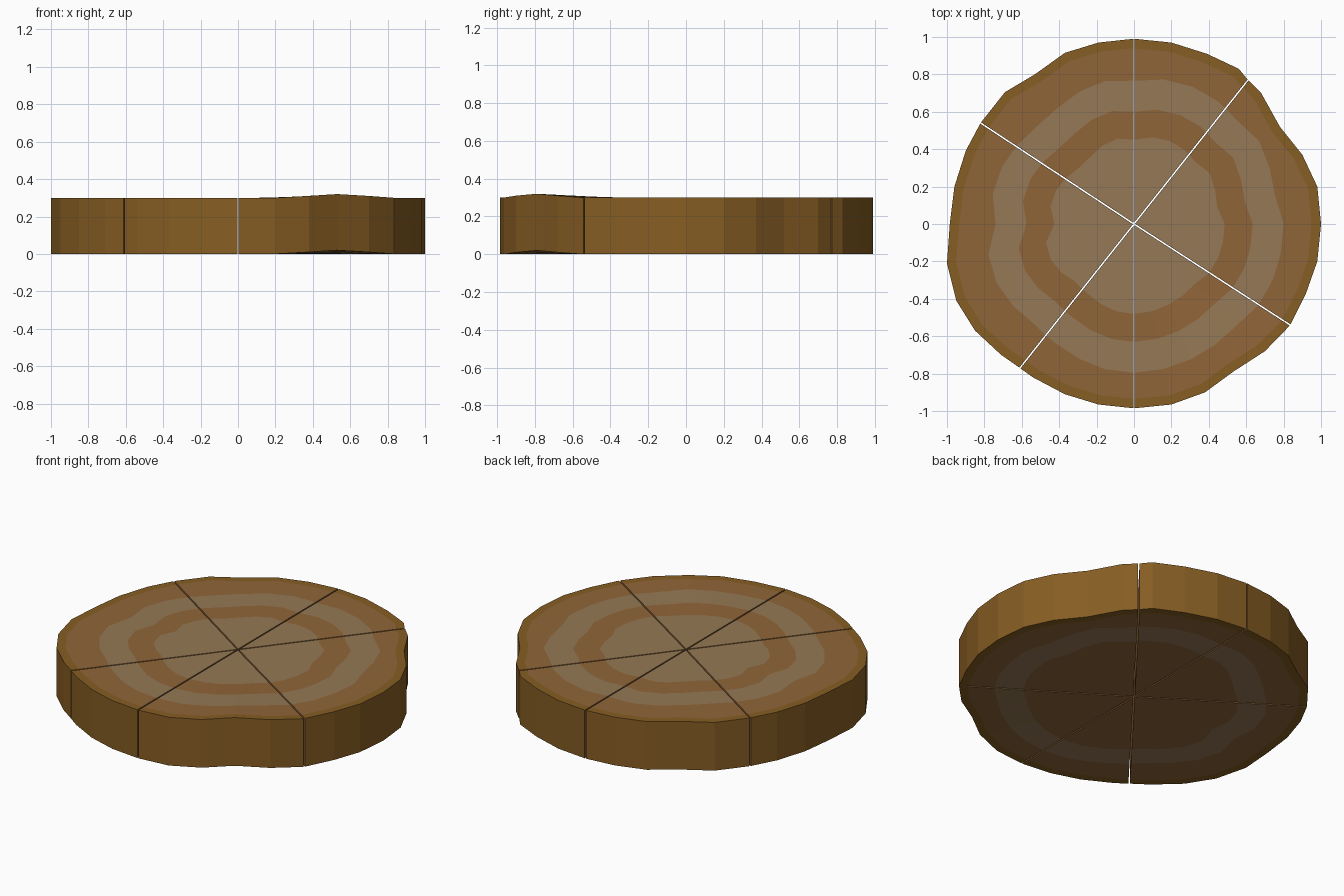
import bpy, bmesh
from math import atan2, degrees, radians, hypot, cos, sin
from mathutils import Vector

if "Cube" in bpy.data.objects:
    bpy.data.objects.remove(bpy.data.objects["Cube"])

HEIGHT, GAP = 0.30, 0.004

# Irregular bark outline, clockwise from the back
OUTLINE = [
    (0, .99), (.20, .97), (.39, .91), (.56, .83), (.61, .77), (.68, .70),
    (.78, .52), (.90, .37), (.98, .20), (1.0, 0), (.98, -.20), (.92, -.37),
    (.835, -.54), (.70, -.68), (.53, -.79), (.38, -.90), (.20, -.965), (0, -.985),
    (-.19, -.965), (-.37, -.91), (-.54, -.82), (-.61, -.77), (-.71, -.70),
    (-.85, -.57), (-.95, -.41), (-1.0, -.21), (-.985, 0), (-.96, .20),
    (-.90, .39), (-.82, .54), (-.69, .705), (-.53, .80), (-.37, .915), (-.19, .97)]
CUTS = [0, 4, 12, 17, 21, 29, 34]
LIFT = {13: .01, 14: .02, 15: .01}      # slightly warped edge

# Growth ring radius every 15 degrees, from +x counter-clockwise
RING = [.80, .76, .81, .78, .80, .795, .766, .785, .745, .735, .76, .78,
        .74, .81, .79, .755, .765, .79, .795, .79, .78, .77, .80, .80]


def material(name, rgb):
    m = bpy.data.materials.new(name)
    m.diffuse_color = (*rgb, 1)
    m.use_nodes = True
    m.node_tree.nodes["Principled BSDF"].inputs["Base Color"].default_value = m.diffuse_color
    return m


MATS = [material("bark", (.24, .11, .017)),
        material("dark_wood", (.28, .13, .04)),
        material("pale_wood", (.30, .19, .09))]


def ring_radius(angle):
    t = (degrees(angle) % 360) / 15
    i = int(t)
    return RING[i % 24] + (RING[(i + 1) % 24] - RING[i % 24]) * (t - i)


def wedge(name, first, last):
    bm = bmesh.new()
    ids = list(range(first, last + 1))
    d0 = Vector(OUTLINE[first]).normalized()
    d1 = Vector(OUTLINE[last % 34]).normalized()
    n0, n1 = Vector((d0.y, -d0.x)), Vector((-d1.y, d1.x))
    mid = (d0 + d1).normalized()
    apex = mid * GAP / mid.dot(n0)
    top, bottom = [], []
    for i in ids:
        x, y = OUTLINE[i % 34]
        a, r = atan2(y, x), hypot(x, y)
        g = ring_radius(a)
        shift = n0 * GAP if i == first else n1 * GAP if i == last else Vector((0, 0))
        cols = ([], [])
        for q in (r, r - .05, g, g - .165, g - .315):
            p = Vector((cos(a), sin(a))) * q + shift
            dz = LIFT.get(i, 0) * max(0, 2 * q / r - 1)
            cols[0].append(bm.verts.new((p.x, p.y, HEIGHT + dz)))
            if len(cols[1]) < 4:
                cols[1].append(bm.verts.new((p.x, p.y, dz)))
        top.append(cols[0])
        bottom.append(cols[1])
    ct = bm.verts.new((apex.x, apex.y, HEIGHT))
    cb = bm.verts.new((apex.x, apex.y, 0))

    def face(verts, mat):
        bm.faces.new(verts).material_index = mat

    for k in range(len(ids) - 1):
        # Ringed top and bottom, then bark wall
        for cols, centre, mats in ((top, ct, (0, 1, 2, 1, 2)), (bottom, cb, (0, 1, 2, 1))):
            a, b = cols[k], cols[k + 1]
            for j in range(len(a) - 1):
                face((a[j], b[j], b[j + 1], a[j + 1]), mats[j])
            face((a[-1], b[-1], centre), mats[-1])
        face((top[k][0], top[k + 1][0], bottom[k + 1][0], bottom[k][0]), 0)
    # Cut sides
    for t, b in ((top[0], bottom[0]), (top[-1], bottom[-1])):
        face(t + [ct, cb] + b[::-1], 1)
    bmesh.ops.recalc_face_normals(bm, faces=bm.faces[:])
    me = bpy.data.meshes.new(name)
    bm.to_mesh(me)
    bm.free()
    for m in MATS:
        me.materials.append(m)
    bpy.context.collection.objects.link(bpy.data.objects.new(name, me))


for n in range(6):
    wedge(f"log_slice_wedge_{n + 1}", CUTS[n], CUTS[n + 1])
